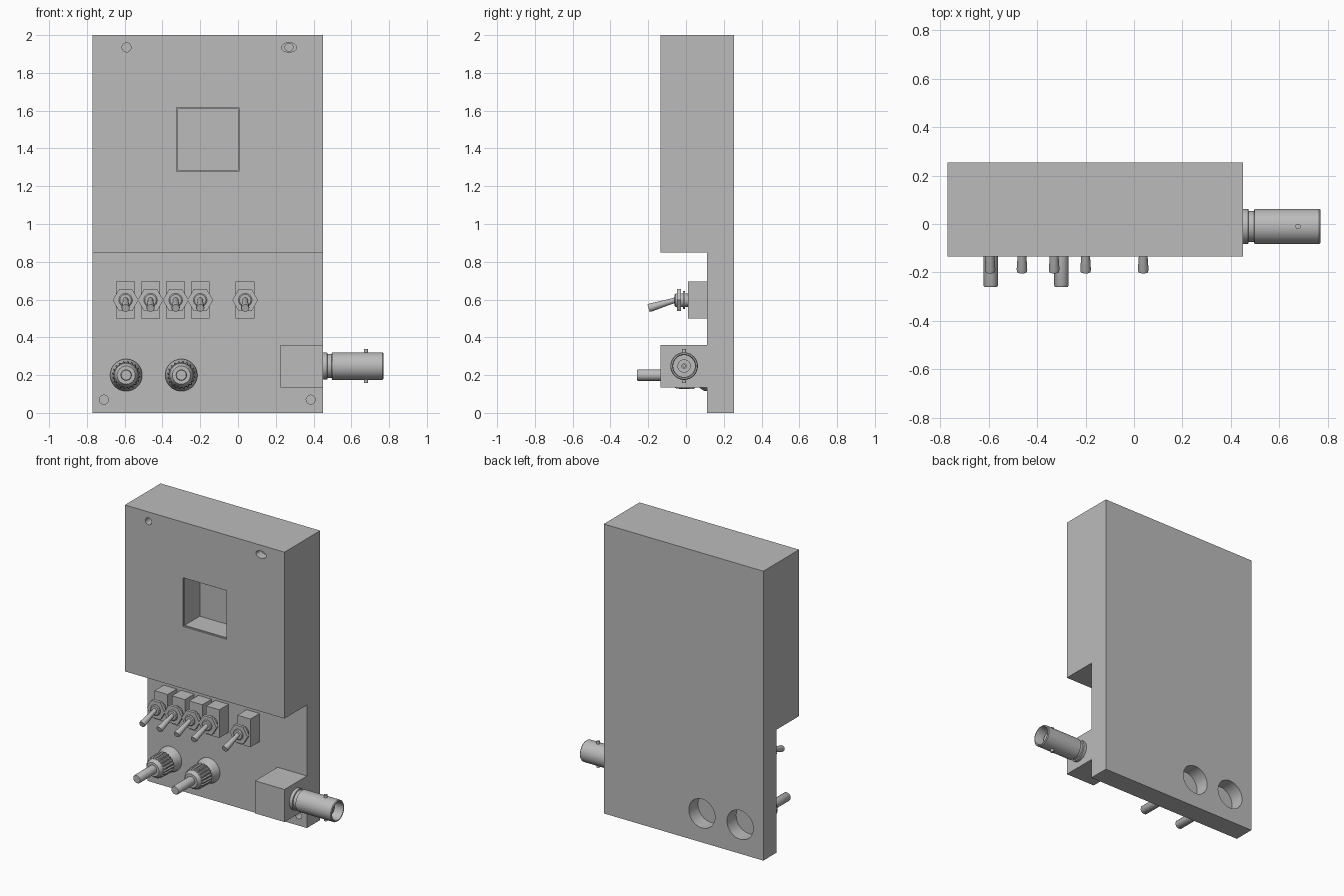
import bpy, bmesh, math
from mathutils import Vector

cube = bpy.data.objects.get("Cube")
if cube:
    bpy.data.objects.remove(cube, do_unlink=True)

grey = bpy.data.materials.new("plain grey")
grey.use_nodes = True
grey.diffuse_color = (0.5, 0.5, 0.5, 1)
grey.node_tree.nodes["Principled BSDF"].inputs["Base Color"].default_value = (0.5, 0.5, 0.5, 1)
FRONT = (0, -1, 0)


def finish(name, bm, smooth=False):
    bmesh.ops.recalc_face_normals(bm, faces=bm.faces)
    mesh = bpy.data.meshes.new(name)
    bm.to_mesh(mesh)
    bm.free()
    mesh.materials.append(grey)
    ob = bpy.data.objects.new(name, mesh)
    bpy.context.collection.objects.link(ob)
    bpy.ops.object.select_all(action='DESELECT')
    ob.select_set(True)
    bpy.context.view_layer.objects.active = ob
    if smooth:
        bpy.ops.object.shade_smooth_by_angle(angle=math.radians(35))
    return ob


def box(name, x, y, z):
    bm = bmesh.new()
    bmesh.ops.create_cube(bm, size=1)
    for v in bm.verts:
        v.co = [(a + b) / 2 + c * (b - a) for (a, b), c in zip((x, y, z), v.co)]
    return finish(name, bm)


def lathe(name, profile, origin, direction, sides=32, flute=1.0, stretch=1.0, smooth=True):
    """Turn (distance, radius) pairs around an axis; flute scales alternate pairs of points."""
    bm = bmesh.new()
    d = Vector(direction).normalized()
    u = Vector((1, 0, 0)) if abs(d.x) < 0.9 else Vector((0, 1, 0))
    w = d.cross(u)
    rings = []
    for t, r in profile:
        ring = []
        for i in range(sides):
            a = math.tau * i / sides
            k = r * (flute if i % 4 < 2 else 1)
            ring.append(bm.verts.new(Vector(origin) + d * t + u * (k * stretch * math.cos(a)) + w * (k * math.sin(a))))
        rings.append(ring)
    for a, b in zip(rings, rings[1:]):
        for i in range(sides):
            j = (i + 1) % sides
            bm.faces.new((a[i], a[j], b[j], b[i]))
    bm.faces.new(rings[0])
    bm.faces.new(rings[-1])
    return finish(name, bm, smooth)


def cut(target, cutter):
    cutter.hide_render = True
    mod = target.modifiers.new("cut", 'BOOLEAN')
    mod.operation, mod.solver, mod.object = 'DIFFERENCE', 'EXACT', cutter
    bpy.context.view_layer.objects.active = target
    bpy.ops.object.modifier_apply(modifier=mod.name)
    bpy.data.objects.remove(cutter, do_unlink=True)


# Stepped housing: thick upper block over a thin lower panel
bm = bmesh.new()
outline = [(0.255, 0), (0.255, 2), (-0.135, 2), (-0.135, 0.85), (0.11, 0.85), (0.11, 0)]
side = bm.faces.new([bm.verts.new((-0.77, y, z)) for y, z in outline])
ext = bmesh.ops.extrude_face_region(bm, geom=[side])
bmesh.ops.translate(bm, vec=(1.22, 0, 0), verts=[v for v in ext["geom"] if isinstance(v, bmesh.types.BMVert)])
housing = finish("housing", bm)

# Display window recess with a shallow lip
cut(housing, box("window_cutter", (-0.32, 0), (-0.2, 0.04), (1.285, 1.61)))
cut(housing, box("lip_cutter", (-0.326, 0.006), (-0.2, -0.125), (1.279, 1.616)))

# Screw holes, one slotted
for x, z, y, r, s in [(-0.59, 1.935, -0.135, 0.024, 1), (0.27, 1.935, -0.135, 0.025, 1.6),
                      (-0.71, 0.07, 0.11, 0.024, 1), (0.385, 0.07, 0.11, 0.024, 1)]:
    cut(housing, lathe("hole_cutter", [(-0.06, r), (0.1, r)], (x, y, z), FRONT, 24, stretch=s, smooth=False))
cut(housing, lathe("slot_cutter", [(-0.12, 0.021), (0.1, 0.021)], (0.27, -0.135, 1.935), FRONT, 24, smooth=False))

POSTS = (-0.592, -0.3)
for x in POSTS:
    # Round access recess in the back
    cut(housing, lathe("back_cutter", [(-0.1, 0.1), (0.1, 0.1)], (x, 0.255, 0.2), (0, 1, 0), 40, smooth=False))
bpy.context.view_layer.objects.active = housing
housing.select_set(True)
bpy.ops.object.shade_smooth_by_angle(angle=math.radians(30))

# Binding posts: flared collar, fluted knob, pin
for n, x in enumerate(POSTS, 1):
    base = (x, 0.11, 0.2)
    lathe(f"post_collar_{n}", [(-0.01, 0.085), (0.012, 0.085), (0.05, 0.06), (0.08, 0.055)], base, FRONT, 40)
    lathe(f"post_knob_{n}", [(0.06, 0.066), (0.07, 0.075), (0.16, 0.072), (0.17, 0.066)],
          base, FRONT, 80, flute=0.9, smooth=False)
    lathe(f"post_cap_{n}", [(0.16, 0.064), (0.178, 0.06), (0.195, 0.048)], base, FRONT)
    lathe(f"post_pin_{n}", [(0.15, 0.03), (0.364, 0.03), (0.37, 0.026)], base, FRONT, 24)

# Toggle switches: body, threaded bushing, washer, hex nut, lever
for n, x in enumerate((-0.595, -0.463, -0.33, -0.2, 0.038), 1):
    centre = (x, 0.01, 0.597)
    box(f"switch_body_{n}", (x - 0.05, x + 0.05), (0.01, 0.112), (0.5, 0.695))
    lathe(f"switch_bushing_{n}", [(-0.01, 0.036), (0.065, 0.036), (0.07, 0.03)], centre, FRONT, 24)
    lathe(f"switch_washer_{n}", [(0.014, 0.048), (0.026, 0.048)], centre, FRONT, 24)
    lathe(f"switch_nut_{n}", [(0.036, 0.068), (0.058, 0.068)], centre, FRONT, 6, smooth=False)
    lathe(f"switch_lever_{n}", [(0, 0.014), (0.06, 0.015), (0.165, 0.022), (0.176, 0.02)],
          (x, -0.03, 0.605), (0, -1, -0.3), 20)

# Coaxial socket: block, hollow barrel with groove, centre contact, bayonet lugs
box("socket_block", (0.225, 0.45), (-0.135, 0.112), (0.135, 0.36))
axis = (0.45, -0.01, 0.248)
lathe("socket_barrel", [(-0.01, 0.072), (0.022, 0.072), (0.024, 0.064), (0.046, 0.064), (0.048, 0.073),
                        (0.315, 0.073), (0.32, 0.069), (0.32, 0.062), (0.31, 0.058), (0.14, 0.058)],
      axis, (1, 0, 0), 40)
lathe("socket_insulator", [(0.13, 0.035), (0.27, 0.035), (0.27, 0.012), (0.2, 0.012)], axis, (1, 0, 0), 24)
lathe("socket_contact", [(0.13, 0.008), (0.265, 0.008)], axis, (1, 0, 0), 16)
for n, s in enumerate((1, -1), 1):
    lathe(f"socket_lug_{n}", [(0.06, 0.011), (0.09, 0.011)], (0.678, -0.01, 0.248), (0, 0, s), 16)
